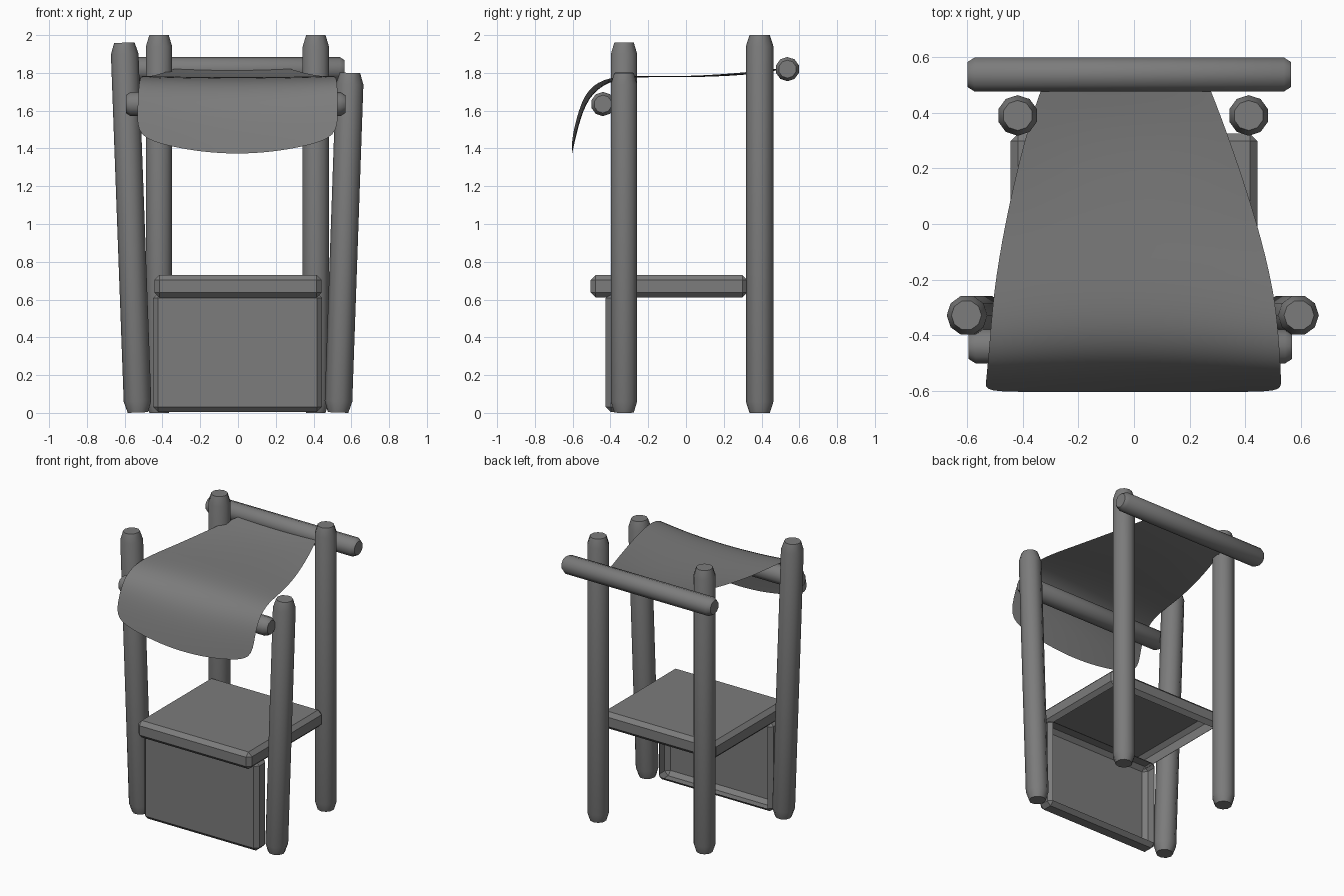
import bpy, bmesh
from mathutils import Vector, Matrix

old = bpy.data.objects.get("Cube")
if old:
    bpy.data.objects.remove(old, do_unlink=True)

grey = bpy.data.materials.new("plain grey")
grey.use_nodes = True
grey.diffuse_color = (0.2, 0.2, 0.2, 1)
grey.node_tree.nodes["Principled BSDF"].inputs["Base Color"].default_value = (0.2, 0.2, 0.2, 1)


def finish(name, bm, smooth=True):
    bmesh.ops.recalc_face_normals(bm, faces=bm.faces)
    mesh = bpy.data.meshes.new(name)
    bm.to_mesh(mesh)
    bm.free()
    mesh.materials.append(grey)
    ob = bpy.data.objects.new(name, mesh)
    bpy.context.collection.objects.link(ob)
    if smooth:
        bpy.ops.object.select_all(action='DESELECT')
        ob.select_set(True)
        bpy.context.view_layer.objects.active = ob
        bpy.ops.object.shade_smooth_by_angle(angle=0.7)
    return ob


def pole(name, start, end, radius, taper, sides=10):
    """Round pole with tapered ends between two points."""
    start, end = Vector(start), Vector(end)
    axis = end - start
    turn = axis.to_track_quat('Z', 'Y').to_matrix().to_4x4()
    place = Matrix.Translation(start) @ turn
    bm = bmesh.new()
    length = axis.length
    rings = []
    for h, r in ((0, 0.74), (taper, 1), (length - taper, 1), (length, 0.74)):
        ring = bmesh.ops.create_circle(bm, segments=sides, radius=radius * r,
                                       matrix=place @ Matrix.Translation((0, 0, h)))
        rings.append(ring["verts"])
    for a, b in zip(rings, rings[1:]):
        for i in range(sides):
            j = (i + 1) % sides
            bm.faces.new((a[i], a[j], b[j], b[i]))
    bm.faces.new(rings[0])
    bm.faces.new(rings[-1])
    return finish(name, bm)


def tray(name, low, high, open_side, bevel=0.027):
    """Chamfered box with the flat face on one side left open."""
    low, high = Vector(low), Vector(high)
    bm = bmesh.new()
    bmesh.ops.create_cube(bm, size=1)
    bmesh.ops.scale(bm, vec=high - low, verts=bm.verts)
    bmesh.ops.translate(bm, vec=(low + high) / 2, verts=bm.verts)
    bmesh.ops.bevel(bm, geom=bm.edges[:], offset=bevel, segments=1,
                    affect='EDGES', profile=0.5)
    bmesh.ops.recalc_face_normals(bm, faces=bm.faces)
    gone = [f for f in bm.faces if f.normal.dot(Vector(open_side)) > 0.99]
    bmesh.ops.delete(bm, geom=gone, context='FACES')
    return finish(name, bm, smooth=False)


# Posts: straight at the back, leaning outwards at the front
pole("back_post_left", (0.412, 0.39, 0), (0.412, 0.39, 2), 0.073, 0.06)
pole("back_post_right", (-0.418, 0.39, 0), (-0.418, 0.39, 2), 0.073, 0.06)
pole("front_post_left", (0.53, -0.328, 0.002), (0.593, -0.328, 1.8), 0.073, 0.06)
pole("front_post_right", (-0.53, -0.328, 0.002), (-0.602, -0.328, 1.96), 0.073, 0.06)

# Cross rods carrying the canopy
pole("back_rod", (-0.598, 0.537, 1.82), (0.564, 0.537, 1.82), 0.064, 0.025)
pole("front_rod", (-0.594, -0.44, 1.635), (0.568, -0.44, 1.635), 0.064, 0.025)

# Seat and front panel
tray("seat", (-0.443, -0.505, 0.61), (0.443, 0.325, 0.73), (0, 0, -1))
tray("front_panel", (-0.45, -0.425, 0.005), (0.445, -0.305, 0.635), (0, 1, 0))

# Canopy cloth: rows of y, edge height, right x, left x, sag in the middle
rows = [
    (0.59, 1.835, -0.29, 0.23, 0.0),
    (0.47, 1.82, -0.34, 0.28, 0.01),
    (0.30, 1.80, -0.395, 0.345, 0.015),
    (0.0, 1.78, -0.465, 0.445, 0.005),
    (-0.25, 1.785, -0.505, 0.505, 0.005),
    (-0.41, 1.78, -0.517, 0.52, 0.02),
    (-0.52, 1.72, -0.527, 0.527, 0.05),
    (-0.57, 1.60, -0.532, 0.528, 0.08),
    (-0.603, 1.46, -0.536, 0.528, 0.09),
]
bm = bmesh.new()
columns = 7
grid = []
for y, z, right, left, sag in rows:
    line = []
    for i in range(columns):
        t = i / (columns - 1)
        line.append(bm.verts.new((right + (left - right) * t, y,
                                  z - sag * (1 - (2 * t - 1) ** 2))))
    grid.append(line)
for a, b in zip(grid, grid[1:]):
    for i in range(columns - 1):
        bm.faces.new((a[i], b[i], b[i + 1], a[i + 1]))
cloth = finish("canopy_cloth", bm)
for face in cloth.data.polygons:
    face.use_smooth = True
# Keep the top of the cloth as its outer side
if cloth.data.polygons[len(cloth.data.polygons) // 2].normal.z < 0:
    cloth.data.flip_normals()
soft = cloth.modifiers.new("soften", 'SUBSURF')
soft.levels = soft.render_levels = 2
